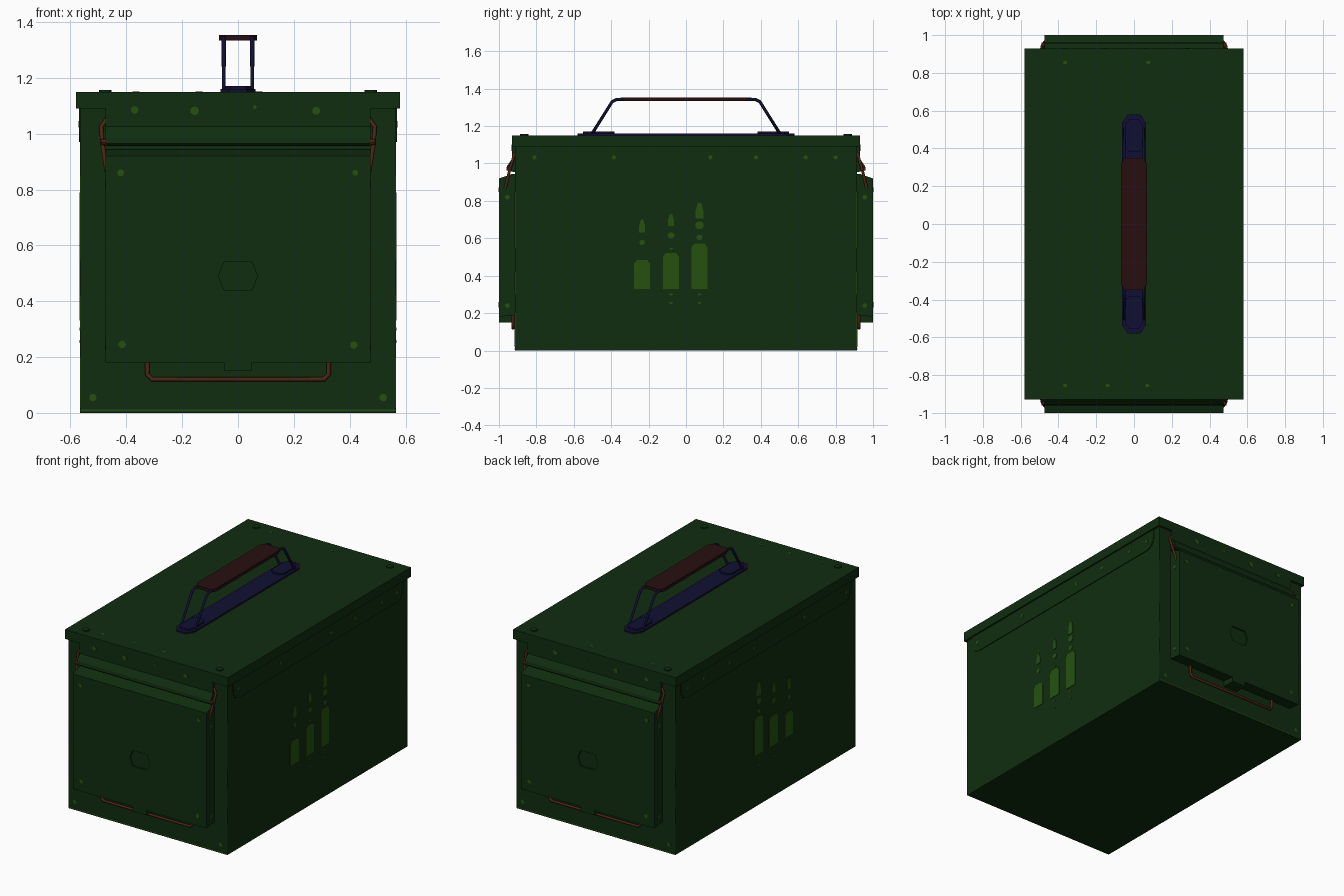
import bpy, bmesh, math
from mathutils import Vector

if "Cube" in bpy.data.objects:
    bpy.data.objects.remove(bpy.data.objects["Cube"])


def mat(name, rgb):
    m = bpy.data.materials.new(name)
    m.diffuse_color = (*rgb, 1)
    m.use_nodes = True
    m.node_tree.nodes["Principled BSDF"].inputs["Base Color"].default_value = m.diffuse_color
    return m


GREEN = mat("army green", (0.005, 0.026, 0.005))
PAINT = mat("worn yellow green", (0.019, 0.083, 0.005))
BLUE = mat("dark navy steel", (0.005, 0.005, 0.033))
RED = mat("dark maroon grip", (0.021, 0.0045, 0.005))
COPPER = mat("copper wire", (0.075, 0.018, 0.007))


def prism(name, pts, axis, a, b, m):
    """Extrude a 2D profile along an axis; pts are the other two axes in xyz order."""
    bm = bmesh.new()
    ends = []
    for d in (a, b):
        vs = []
        for p in pts:
            c = list(p)
            c.insert(axis, d)
            vs.append(bm.verts.new(c))
        ends.append(vs)
        bm.faces.new(vs)
    n = len(pts)
    for i in range(n):
        j = (i + 1) % n
        bm.faces.new((ends[0][i], ends[0][j], ends[1][j], ends[1][i]))
    bmesh.ops.recalc_face_normals(bm, faces=bm.faces)
    me = bpy.data.meshes.new(name)
    bm.to_mesh(me)
    bm.free()
    me.materials.append(m)
    ob = bpy.data.objects.new(name, me)
    bpy.context.collection.objects.link(ob)
    return ob


def rect(x0, x1, y0, y1):
    return [(x0, y0), (x1, y0), (x1, y1), (x0, y1)]


def chamfer(hx, hy, cx, cy):
    return [(-hx + cx, -hy), (hx - cx, -hy), (hx, -hy + cy), (hx, hy - cy),
            (hx - cx, hy), (-hx + cx, hy), (-hx, hy - cy), (-hx, -hy + cy)]


def ring(cx, cy, rx, ry, n):
    return [(cx + rx * math.cos(2 * math.pi * i / n),
             cy + ry * math.sin(2 * math.pi * i / n)) for i in range(n)]


def wire(name, pts, r, m, closed=False):
    cu = bpy.data.curves.new(name, 'CURVE')
    cu.dimensions = '3D'
    cu.bevel_depth = r
    cu.bevel_resolution = 2
    cu.use_fill_caps = True
    sp = cu.splines.new('POLY')
    sp.points.add(len(pts) - 1)
    for p, q in zip(sp.points, pts):
        p.co = (*q, 1)
    sp.use_cyclic_u = closed
    cu.materials.append(m)
    ob = bpy.data.objects.new(name, cu)
    bpy.context.collection.objects.link(ob)
    to_mesh(ob)


def to_mesh(ob):
    bpy.ops.object.select_all(action='DESELECT')
    ob.select_set(True)
    bpy.context.view_layer.objects.active = ob
    bpy.ops.object.convert(target='MESH')


# Box body and lid
prism("body", rect(-.565, .565, -.915, .915), 2, 0, 1.12, GREEN)
prism("lid", rect(-.58, .58, -.93, .93), 2, 1.09, 1.15, GREEN)

# Lid side skirts with rounded lower corners
half = [(.865, 1.1), (.865, 1.05), (.858, 1.01), (.838, .982), (.80, .97)]
skirt = half + [(-y, z) for y, z in reversed(half)]
for s in (-1, 1):
    prism("lid_side_skirt", skirt, 0, s * .56, s * .57, GREEN)

# Lid rivets
for x in (-.475, .475):
    for y in (-.865, .865):
        prism("lid_rivet", ring(x, y, .022, .022, 16), 2, 1.145, 1.157, GREEN)

# Both end latches
for s in (-1, 1):
    prism("lid_end_skirt", rect(-.475, .475, 1.025, 1.1), 1, s * .91, s * .93, GREEN)
    roll = [(.91, 1.025), (.93, 1.025), (.958, .985), (.96, .965), (.95, .957), (.91, .955)]
    prism("latch_roll", [(y * s, z) for y, z in roll], 0, -.475, .475, GREEN)
    plate = [(.91, .944), (.93, .944), (1.0, .92), (1.0, .18), (.91, .19)]
    panel = prism("latch_panel", [(y * s, z) for y, z in plate], 0, -.475, .475, GREEN)
    # Shallow hexagonal recess
    hexa = [(-.07, .49), (-.05, .54), (.05, .54), (.07, .49), (.05, .44), (-.05, .44)]
    cutter = prism("hex_cutter", hexa, 1, s * .99, s * 1.05, GREEN)
    cutter.hide_render = True
    mod = panel.modifiers.new("hex", 'BOOLEAN')
    mod.operation = 'DIFFERENCE'
    mod.solver = 'EXACT'
    mod.object = cutter
    to_mesh(panel)
    bpy.data.objects.remove(cutter)
    prism("latch_tab", rect(-.05, .05, .15, .2), 1, s * .915, s * 1.0, GREEN)
    # Spring wires
    for k in (-1, 1):
        wire("latch_wire", [(k * .468, s * .918, 1.055), (k * .49, s * .925, 1.025),
                            (k * .486, s * .943, .965), (k * .47, s * .967, .865)], .008, COPPER)
        prism("latch_pin", ring(s * .945, .97, .016, .012, 8), 0, k * .47, k * .49, COPPER)
    wire("lower_wire", [(-.325, s * .925, .2), (-.325, s * .925, .138), (-.308, s * .925, .12),
                        (.308, s * .925, .12), (.325, s * .925, .138), (.325, s * .925, .2)],
         .0085, COPPER)
    # Worn paint chips on the ends: x, z, radius, depth
    chips = [(-.42, .86, .013, 1.0), (.42, .86, .011, 1.0), (-.415, .245, .014, 1.0),
             (.415, .243, .014, 1.0), (-.52, .055, .014, .915), (.52, .055, .014, .915),
             (-.37, 1.085, .014, .93), (-.155, 1.082, .016, .93), (.28, 1.082, .015, .93),
             (.06, 1.095, .007, .93), (.468, .975, .007, .955)]
    for x, z, r, d in chips:
        prism("end_paint_chip", ring(x, z, r, r, 7), 1, s * (d - .004),
              s * (d + (.0 if d == 1.0 else .002) + (.0015 if d == 1.0 else 0)), PAINT)
    prism("bottom_worn_edge", rect(-.565, .565, .006, .012), 1, s * .913, s * .917, PAINT)
    for k in (-1, 1):
        for z in (.82, .24):
            prism("panel_side_chip", ring(s * .955, z, .013, .013, 7), 0,
                  k * .472, k * .477, PAINT)

# Painted cartridge symbols on both long sides: y, case top, bits (z, half width, half height)
rounds = [(-.235, .485, [(.578, .015, .015)], .63, .70),
          (-.08, .522, [(.615, .019, .016), (.545, .01, .005)], .665, .73),
          (.072, .572, [(.605, .017, .014), (.67, .023, .022)], .705, .79)]
for s in (-1, 1):
    a, b = s * .56, s * .568
    for y, top, bits, t0, t1 in rounds:
        w = .042
        prism("painted_case", [(y - w, .33), (y + w, .33), (y + w, top - .02), (y + w - .015, top),
                               (y - w + .015, top), (y - w, top - .02)], 0, a, b, PAINT)
        for z, rx, rz in bits:
            prism("painted_neck", ring(y, z, rx, rz, 10), 0, a, b, PAINT)
        w = .016 if t1 < .75 else .021
        h = t1 - t0
        prism("painted_tip", [(y - w, t0), (y + w, t0), (y + w, t0 + h * .5), (y + w * .4, t1),
                              (y - w * .4, t1), (y - w, t0 + h * .5)], 0, a, b, PAINT)
    for y, z in ((-.08, .3), (.072, .3), (.072, .255), (-.08, .255)):
        prism("painted_mark", ring(y, z, .011, .006, 6), 0, a, b, PAINT)
    # Chips along the skirt
    for y in (-.81, -.385, .13, .375, .64, .80):
        prism("skirt_paint_chip", ring(y, 1.033, .012, .012, 7), 0, s * .565, s * .572, PAINT)
    # Worn vertical edges
    for k in (-1, 1):
        for z0, z1 in ((.02, .2), (.3, .42), (.55, .85)):
            prism("worn_corner", rect(k * .912, k * .916, z0, z1), 0, s * .562, s * .566, PAINT)

# Paint chips on the lid top
for x, y in ((-.365, .855), (.075, .855), (-.365, -.855), (-.14, -.855), (.07, -.855)):
    prism("lid_paint_chip", ring(x, y, .012, .01, 6), 2, 1.147, 1.1515, PAINT)

# Handle base plate and end brackets
prism("handle_base", chamfer(.063, .58, .03, .045), 2, 1.148, 1.16, BLUE)
for s in (-1, 1):
    foot = [(x, y + s * .467) for x, y in chamfer(.045, .085, .018, .025)]
    prism("handle_bracket", foot, 2, 1.155, 1.17, BLUE)

# Bent wire handle with two rails and cross bars
rail = [(-.5, 1.163), (-.395, 1.33), (-.37, 1.343), (.37, 1.343), (.395, 1.33), (.5, 1.163)]
loop = [(-.051, y, z) for y, z in rail] + [(.051, y, z) for y, z in reversed(rail)]
wire("handle_wire", loop, .0085, BLUE, True)

# Flat grip
prism("handle_grip", chamfer(.068, .35, .02, .03), 2, 1.334, 1.354, RED)
